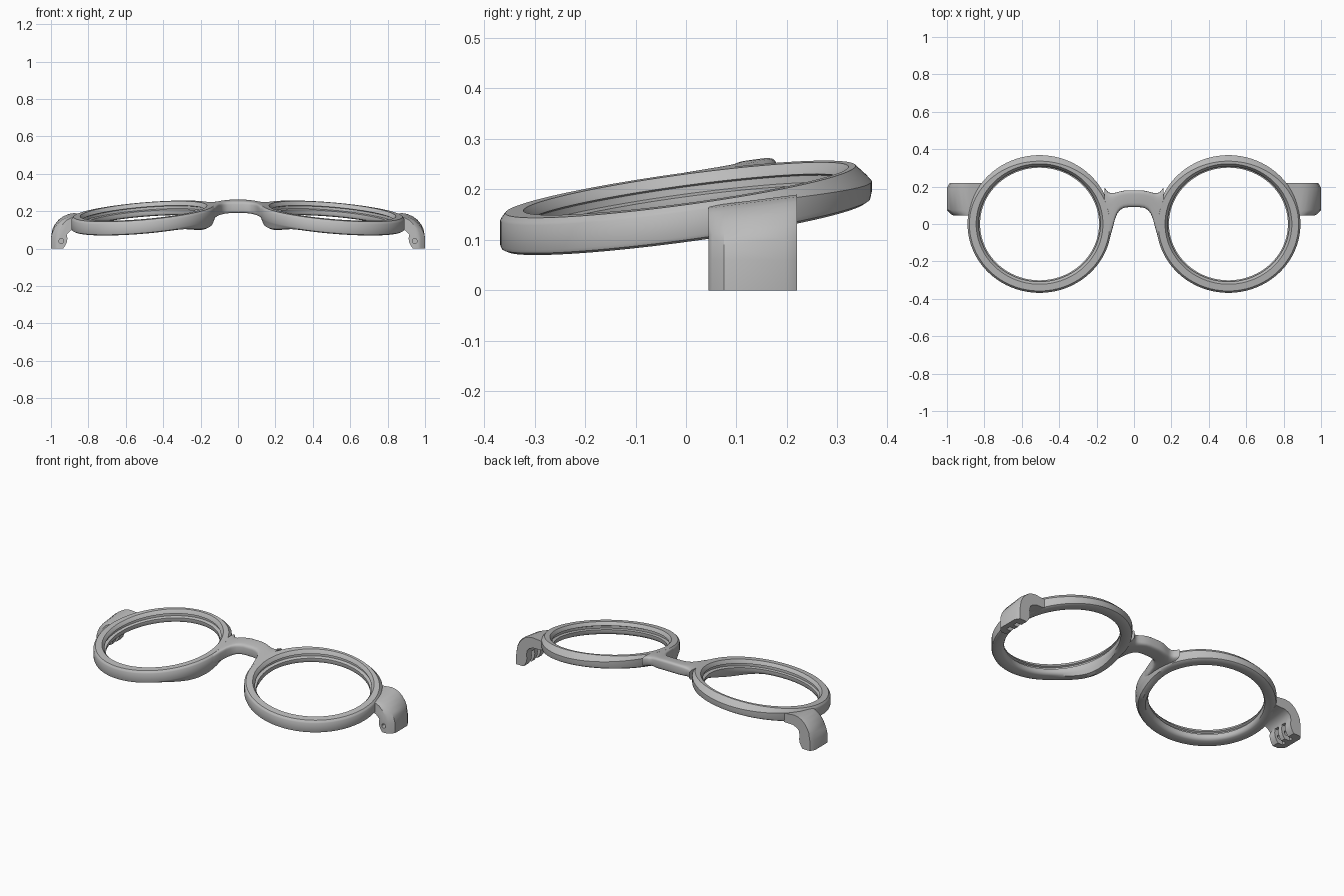
import bpy, bmesh
from math import cos, sin, pi, radians
from mathutils import Matrix

cube = bpy.data.objects.get("Cube")
if cube:
    bpy.data.objects.remove(cube, do_unlink=True)

grey = bpy.data.materials.new("frame grey")
grey.use_nodes = True
COLOR = (0.5, 0.5, 0.5, 1)
grey.diffuse_color = COLOR
grey.node_tree.nodes["Principled BSDF"].inputs["Base Color"].default_value = COLOR


def plane_z(x, y):
    """Height of the tilted, wrapped frame mid-surface."""
    return 0.165 + 0.135 * y - 0.085 * (abs(x) - 0.5)


def loft(name, rings, closed=False, mirror=False):
    """Skin a list of equal-length rings, capping the ends if open."""
    bm = bmesh.new()
    rows = [[bm.verts.new(p) for p in ring] for ring in rings]
    n = len(rows[0])
    pairs = list(zip(rows, rows[1:])) + ([(rows[-1], rows[0])] if closed else [])
    for a, b in pairs:
        for i in range(n):
            j = (i + 1) % n
            bm.faces.new((a[i], a[j], b[j], b[i]))
    if not closed:
        bm.faces.new(rows[0])
        bm.faces.new(rows[-1])
    if mirror:
        bmesh.ops.scale(bm, vec=(-1, 1, 1), verts=bm.verts)
    bmesh.ops.recalc_face_normals(bm, faces=bm.faces)
    mesh = bpy.data.meshes.new(name)
    bm.to_mesh(mesh)
    bm.free()
    obj = bpy.data.objects.new(name, mesh)
    bpy.context.collection.objects.link(obj)
    mesh.materials.append(grey)
    return obj


def smooth(obj):
    bpy.ops.object.select_all(action="DESELECT")
    obj.select_set(True)
    bpy.context.view_layer.objects.active = obj
    bpy.ops.object.shade_smooth_by_angle(angle=radians(35))


# Rims: grooved section swept round an oval, with a nose pad swelling below
def rim_ring(t):
    back = max(0, sin(t)) ** 2
    bevel = 0.010 + 0.022 * back
    d = abs((t - radians(202) + pi) % (2 * pi) - pi) / radians(42)
    pad = 0.034 * (0.5 + 0.5 * cos(pi * d)) if d < 1 else 0
    section = [
        (0, -0.025 + 0.006 * back), (0.003, -0.032), (0.012, -0.037 - 0.8 * pad),
        (0.03, -0.037 - pad), (0.052, -0.037 - 0.8 * pad), (0.062, -0.032 - 0.3 * pad),
        (0.067, -0.022), (0.067, -0.006), (0.05, -0.002), (0.05, 0.012),
        (0.06, 0.016), (0.058, 0.022), (0.046, 0.037), (bevel, 0.037),
        (0.3 * bevel, 0.036 - 0.7 * bevel), (0, 0.034 - bevel)]
    ring = []
    for w, h in section:
        x, y = 0.505 + (0.385 - w) * cos(t), (0.368 - w) * sin(t)
        ring.append((x, y, plane_z(x, y) + h))
    return ring


STEPS = 128
rim_rings = [rim_ring(2 * pi * i / STEPS) for i in range(STEPS)]
for side, mirror in (("left", False), ("right", True)):
    smooth(loft(side + "_rim", rim_rings, closed=True, mirror=mirror))


# Bridge: rounded section flaring into both rims
def bridge_ring(x, lo, hi):
    ring = []
    for i in range(32):
        a = 2 * pi * i / 32
        c, s = cos(a), sin(a)
        u = abs(c) ** 0.45 * (1 if c > 0 else -1)
        v = abs(s) ** 0.45 * (1 if s > 0 else -1)
        y = (lo + hi) / 2 + u * (hi - lo) / 2
        crown = max(abs(x), 0.04)
        ring.append((x, y, plane_z(crown, y) + 0.004 + 0.033 * v))
    return ring


half = [(0, 0.09, 0.18), (0.03, 0.09, 0.18), (0.055, 0.086, 0.178), (0.075, 0.075, 0.174),
        (0.09, 0.055, 0.17), (0.102, 0.025, 0.167), (0.112, -0.015, 0.165),
        (0.125, -0.06, 0.165), (0.14, -0.09, 0.172), (0.158, -0.11, 0.195)]
stations = [(-x, lo, hi) for x, lo, hi in half[:0:-1]] + half
smooth(loft("bridge", [bridge_ring(*s) for s in stations]))

# End pieces: curled profile drawn front to back, softened at the outer corners
profile = [(0.84, 0.172), (0.88, 0.178), (0.91, 0.174), (0.935, 0.164), (0.96, 0.145),
           (0.98, 0.12), (0.992, 0.095), (1, 0.06), (1, 0), (0.935, 0), (0.924, 0.015),
           (0.915, 0.035), (0.912, 0.055), (0.916, 0.075), (0.91, 0.092), (0.895, 0.107),
           (0.87, 0.116), (0.84, 0.118)]


def end_ring(y, inset):
    ring = []
    for i, (x, z) in enumerate(profile):
        if i < 9:
            x -= inset * (x - 0.84) / 0.16
        if x < 0.85:
            x -= 0.2 * max(0, y - 0.08)
        if z > 0.09:
            z += 0.13 * (y - 0.13)
        ring.append((x, y, z))
    return ring


end_rings = [end_ring(y, s) for y, s in
             ((0.045, 0.035), (0.052, 0.022), (0.075, 0), (0.195, 0), (0.22, 0.016))]


def cut(obj, cutter):
    """Subtract the cutter and discard it."""
    cutter.hide_render = True
    mod = obj.modifiers.new("cut", "BOOLEAN")
    mod.operation = "DIFFERENCE"
    mod.solver = "EXACT"
    mod.object = cutter
    bpy.context.view_layer.update()
    deps = bpy.context.evaluated_depsgraph_get()
    mesh = bpy.data.meshes.new_from_object(obj.evaluated_get(deps))
    obj.modifiers.clear()
    obj.data = mesh
    bpy.data.objects.remove(cutter, do_unlink=True)


def prism(points, y0, y1, mirror):
    return loft("hinge_cutter", [[(x, y, z) for x, z in points] for y in (y0, y1)],
                mirror=mirror)


# Hinge slots and pin hole cut into each end piece
slot = [(0.89, -0.02), (0.968, -0.02), (0.968, 0.06), (0.955, 0.08), (0.89, 0.08)]
pin = [(0.945 + 0.013 * cos(pi * i / 8), 0.04 + 0.013 * sin(pi * i / 8)) for i in range(16)]
for side, mirror in (("left", False), ("right", True)):
    end = loft(side + "_end_piece", end_rings, mirror=mirror)
    for y in (0.088, 0.145):
        cut(end, prism(slot, y, y + 0.028, mirror))
    cut(end, prism(pin, 0, 0.2, mirror))
    smooth(end)
